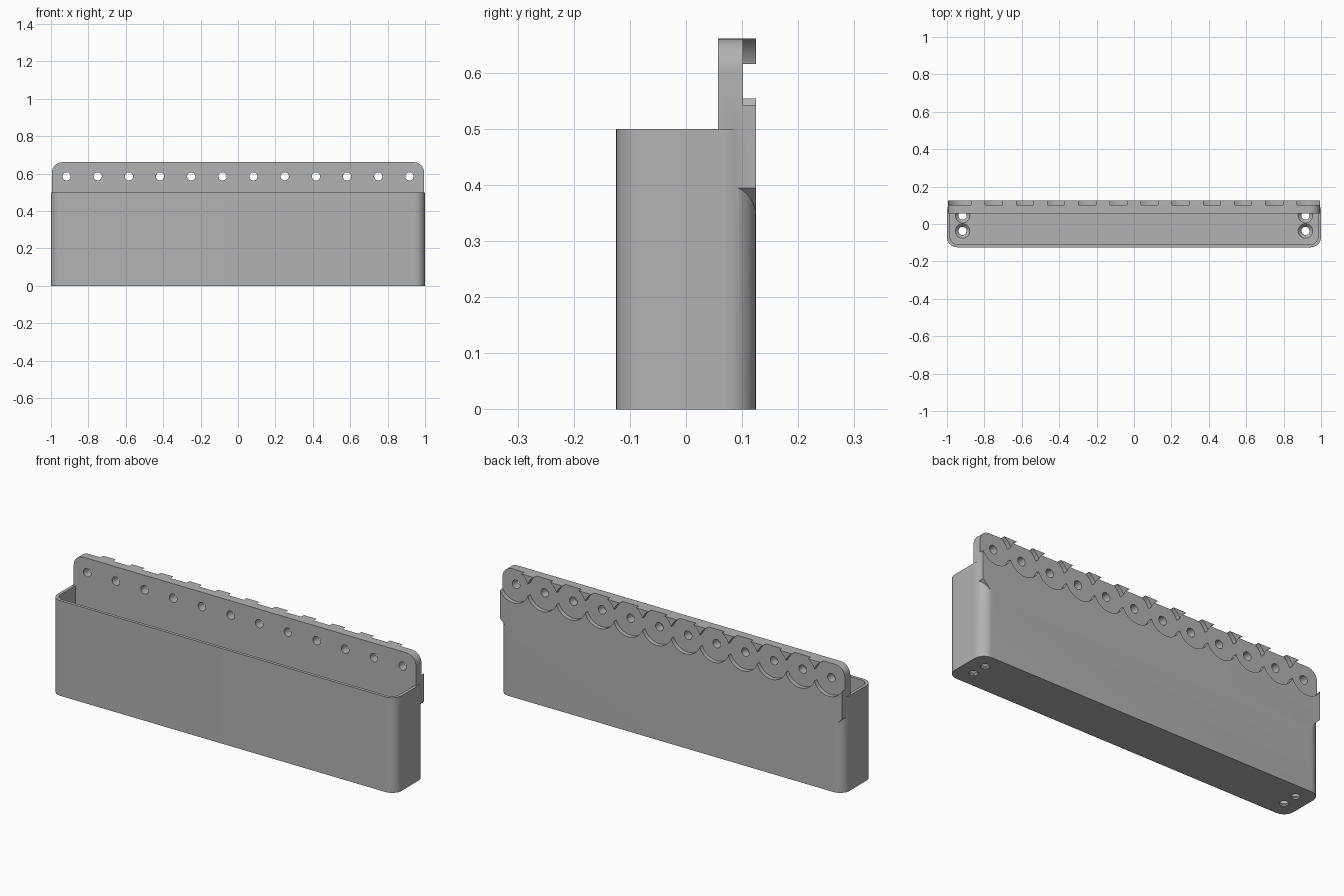
import bpy, bmesh, math
from mathutils import Matrix, Vector

old = bpy.data.objects.get("Cube")
if old:
    bpy.data.objects.remove(old, do_unlink=True)

grey = bpy.data.materials.new("Plain grey")
grey.use_nodes = True
GREY = (0.45, 0.45, 0.45, 1)
grey.diffuse_color = GREY
grey.node_tree.nodes["Principled BSDF"].inputs["Base Color"].default_value = GREY

HALF, BACK, FACE = 0.995, 0.1245, 0.057    # plate half width, rear plane, plate front
FLOOR, RIM, TOP = 0.025, 0.5, 0.661
PITCH, HOLE_Z, HOLE_R = 1 / 6, 0.585, 0.022
centres = [(i - 5.5) * PITCH for i in range(12)]


def finish(name, bm):
    bmesh.ops.recalc_face_normals(bm, faces=bm.faces)
    mesh = bpy.data.meshes.new(name)
    bm.to_mesh(mesh)
    bm.free()
    mesh.materials.append(grey)
    obj = bpy.data.objects.new(name, mesh)
    bpy.context.collection.objects.link(obj)
    return obj


def outline(corners, steps=10):
    """Closed outline from counter-clockwise (x, y, radius) corners of a rectangle-like shape."""
    points = []
    for i, (x, y, r) in enumerate(corners):
        p = Vector((x, y))
        if not r:
            points.append(p)
            continue
        sx, sy = math.copysign(1, x), (-1 if i < len(corners) / 2 else 1)
        start = math.atan2(sy, sx) - math.pi / 4
        centre = p - Vector((sx * r, sy * r))
        for k in range(steps + 1):
            a = start + k * math.pi / 2 / steps
            points.append(centre + r * Vector((math.cos(a), math.sin(a))))
    return points


def prism(name, points, low, high, upright=False):
    """Extrude an outline along z, or along y when upright."""
    bm = bmesh.new()
    place = (lambda p, d: (p.x, d, p.y)) if upright else (lambda p, d: (p.x, p.y, d))
    rings = [[bm.verts.new(place(p, d)) for p in points] for d in (low, high)]
    bm.faces.new(rings[0])
    bm.faces.new(rings[1])
    n = len(points)
    for i in range(n):
        j = (i + 1) % n
        bm.faces.new((rings[0][i], rings[0][j], rings[1][j], rings[1][i]))
    return finish(name, bm)


def rods(name, specs, sides=48):
    """Cylinders or cones: (centre, radius one, radius two, depth, tilted along y)."""
    bm = bmesh.new()
    for centre, r1, r2, depth, tilted in specs:
        turn = Matrix.Rotation(math.pi / 2, 4, 'X') if tilted else Matrix()
        bmesh.ops.create_cone(bm, cap_ends=True, segments=sides, radius1=r1, radius2=r2,
                              depth=depth, matrix=Matrix.Translation(centre) @ turn)
    return finish(name, bm)


def combine(target, tool, operation):
    mod = target.modifiers.new(tool.name, 'BOOLEAN')
    mod.object, mod.operation, mod.solver = tool, operation, 'EXACT'
    bpy.context.view_layer.objects.active = target
    bpy.ops.object.modifier_apply(modifier=mod.name)
    bpy.data.objects.remove(tool, do_unlink=True)


# Rounded bin body
r = 0.055
body = prism("hanging_bin", outline([(-1, -BACK, r), (1, -BACK, r), (1, BACK, r), (-1, BACK, r)]),
             0, RIM)

# Back plate with rounded top corners and sloped lower corners
plate = outline([(-0.92, 0.32, 0), (0.92, 0.32, 0), (HALF, 0.395, 0),
                 (HALF, TOP, r), (-HALF, TOP, r), (-HALF, 0.395, 0)])
combine(body, prism("back_plate", plate, FACE, BACK, True), 'UNION')

# Hollow compartment
inner = outline([(-0.984, -0.1085, 0.04), (0.984, -0.1085, 0.04), (0.984, FACE, 0), (-0.984, FACE, 0)])
combine(body, prism("compartment_cutter", inner, FLOOR, 0.8), 'DIFFERENCE')

# Overlapping round recesses on the rear, cut in two alternating sets
for start in (0, 1):
    discs = [((x, 0.152, HOLE_Z), 0.089, 0.089, 0.1, True) for x in centres[start::2]]
    combine(body, rods("recess_cutter", discs, 64), 'DIFFERENCE')

# Row of through holes in the plate
holes = [((x, 0.08, HOLE_Z), HOLE_R, HOLE_R, 0.2, True) for x in centres]
combine(body, rods("plate_hole_cutter", holes, 32), 'DIFFERENCE')

# Countersunk screw holes in the floor
spots = [(s * centres[-1], y) for s in (-1, 1) for y in (0.045, -0.037)]
bores = [((x, y, 0), HOLE_R, HOLE_R, 0.08, False) for x, y in spots]
sinks = [((x, y, FLOOR - 0.009), HOLE_R - 0.001, 0.04, 0.02, False) for x, y in spots]
combine(body, rods("bore_cutter", bores, 32), 'DIFFERENCE')
combine(body, rods("countersink_cutter", sinks, 32), 'DIFFERENCE')

# Smooth curved walls, sharp rims
bpy.ops.object.select_all(action='DESELECT')
body.select_set(True)
bpy.context.view_layer.objects.active = body
bpy.ops.object.shade_smooth_by_angle(angle=math.radians(30))
